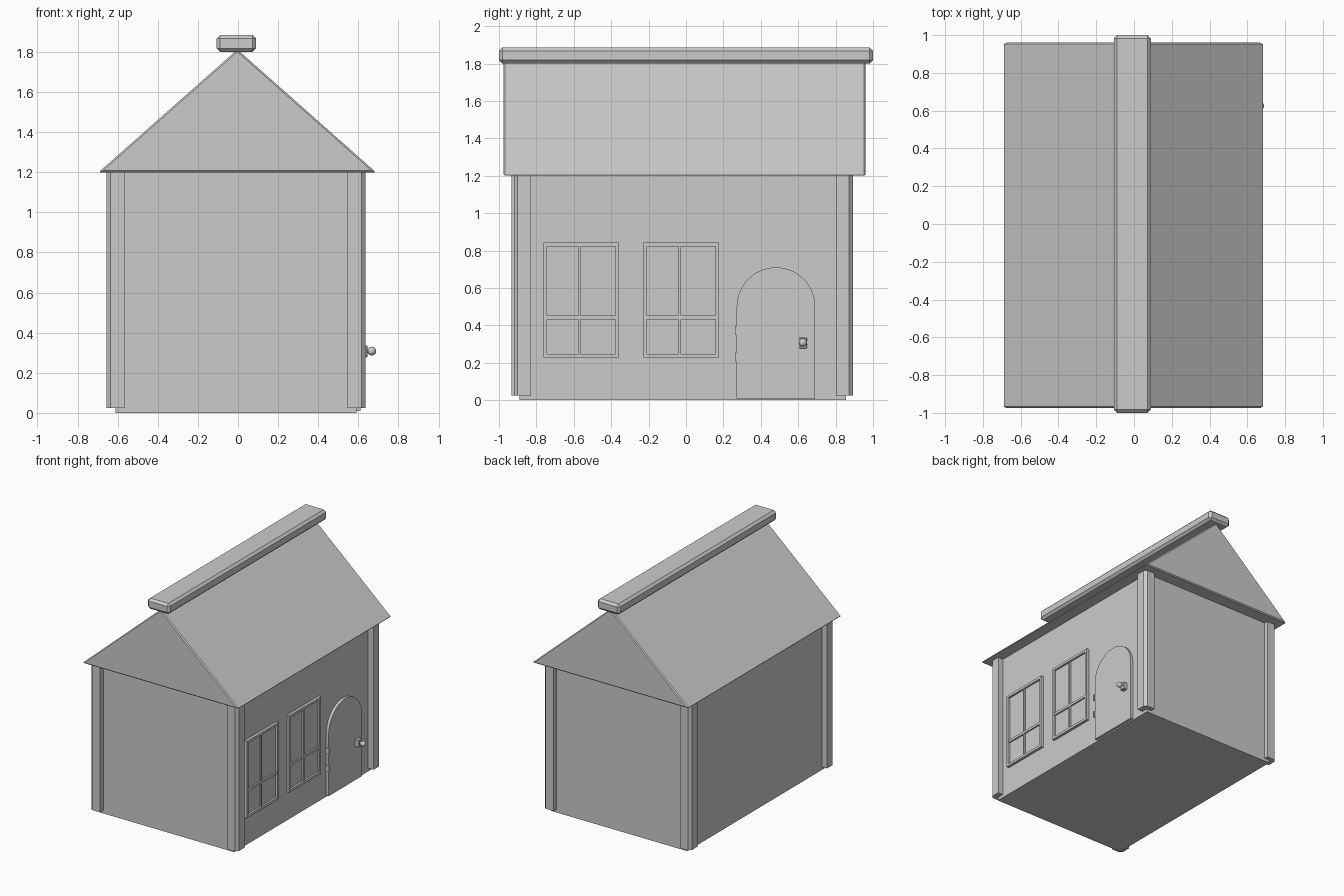
import bpy, bmesh, math
from mathutils import Matrix

cube = bpy.data.objects.get("Cube")
if cube:
    bpy.data.objects.remove(cube, do_unlink=True)

GREY = (0.6, 0.6, 0.6, 1)
mat = bpy.data.materials.new("plain grey")
mat.use_nodes = True
mat.diffuse_color = GREY
mat.node_tree.nodes["Principled BSDF"].inputs["Base Color"].default_value = GREY


def finish(name, bm, bevel=0):
    """Turn a bmesh into a named object, optionally with chamfered edges."""
    bmesh.ops.recalc_face_normals(bm, faces=bm.faces)
    mesh = bpy.data.meshes.new(name)
    bm.to_mesh(mesh)
    bm.free()
    mesh.materials.append(mat)
    obj = bpy.data.objects.new(name, mesh)
    bpy.context.collection.objects.link(obj)
    if bevel:
        mod = obj.modifiers.new("chamfer", 'BEVEL')
        mod.width = bevel
        mod.segments = 1
    return obj


def add_box(bm, x, y, z):
    """Add a box from (low, high) ranges."""
    centre = [(a + b) / 2 for a, b in (x, y, z)]
    size = [b - a for a, b in (x, y, z)]
    bmesh.ops.create_cube(bm, size=1, matrix=Matrix.Translation(centre) @ Matrix.Diagonal((*size, 1)))


def box(name, x, y, z, bevel=0):
    bm = bmesh.new()
    add_box(bm, x, y, z)
    return finish(name, bm, bevel)


def prism(name, profile, offset, bevel=0):
    """Extrude a flat outline along an offset."""
    bm = bmesh.new()
    face = bm.faces.new([bm.verts.new(p) for p in profile])
    out = bmesh.ops.extrude_face_region(bm, geom=[face])
    moved = [v for v in out["geom"] if isinstance(v, bmesh.types.BMVert)]
    bmesh.ops.translate(bm, verts=moved, vec=offset)
    return finish(name, bm, bevel)


# Walls
WALL = 0.59
box("walls", (-0.61, WALL), (-0.89, 0.855), (0, 1.21))

# Corner posts, chamfered on the vertical edges
def post(name, x, y, sx, sy):
    w, c = 0.09, 0.02
    outline = [(x - sx * w, y), (x - sx * c, y), (x, y - sy * c), (x, y - sy * w), (x - sx * w, y - sy * w)]
    prism(name, [(px, py, 0.025) for px, py in outline], (0, 0, 1.18))

post("front_left_post", 0.637, -0.92, 1, -1)
post("front_right_post", -0.657, -0.933, -1, -1)
post("back_left_post", 0.637, 0.892, 1, 1)
post("back_right_post", -0.657, 0.885, -1, 1)

# Gable roof and ridge cap
prism("roof", [(-0.695, -0.975, 1.2), (0.688, -0.975, 1.2), (-0.003, -0.975, 1.812)], (0, 1.935, 0), 0.008)
box("ridge_cap", (-0.107, 0.09), (-1, 1), (1.8, 1.885), 0.018)

# Windows: frame and glazing bars standing proud of recessed panes
for label, y in (("front_window", -0.762), ("middle_window", -0.227)):
    y2, z1, z2 = y + 0.403, 0.227, 0.842
    depth = (WALL - 0.01, 0.612)
    bm = bmesh.new()
    for a in (y, y2 - 0.018):
        add_box(bm, depth, (a, a + 0.018), (z1, z2))
    for a in (z1, z2 - 0.02):
        add_box(bm, depth, (y + 0.018, y2 - 0.018), (a, a + 0.02))
    add_box(bm, (WALL - 0.01, 0.608), (y + 0.187, y + 0.199), (z1 + 0.02, z2 - 0.02))
    add_box(bm, (WALL - 0.01, 0.608), (y + 0.018, y2 - 0.018), (0.432, 0.452))
    finish(label + "_frame", bm)
    box(label + "_pane", (WALL - 0.01, 0.596), (y + 0.01, y2 - 0.01), (z1 + 0.01, z2 - 0.01))

# Arched door
centre, radius, spring = 0.481, 0.21, 0.5
arch = [(WALL - 0.01, centre - radius, 0.01), (WALL - 0.01, centre + radius, 0.01)]
steps = 32
for i in range(steps + 1):
    a = math.pi * i / steps
    arch.append((WALL - 0.01, centre + radius * math.cos(a), spring + radius * math.sin(a)))
prism("door", arch, (0.032, 0, 0))

# Hinges
for label, z in (("lower_hinge", 0.23), ("upper_hinge", 0.372)):
    box(label, (WALL, 0.62), (0.261, 0.273), (z - 0.024, z + 0.024))

# Door handle: plate, stem and round knob
box("handle_plate", (0.6, 0.645), (0.606, 0.646), (0.276, 0.336), 0.003)
bm = bmesh.new()
place = Matrix.Translation((0.65, 0.625, 0.308))
bmesh.ops.create_cone(bm, cap_ends=True, segments=16, radius1=0.009, radius2=0.009, depth=0.03,
                      matrix=place @ Matrix.Rotation(math.pi / 2, 4, 'Y'))
finish("handle_stem", bm)
bm = bmesh.new()
bmesh.ops.create_uvsphere(bm, u_segments=24, v_segments=14, radius=0.022,
                          matrix=Matrix.Translation((0.667, 0.625, 0.308)))
for f in bm.faces:
    f.smooth = True
finish("door_knob", bm)
